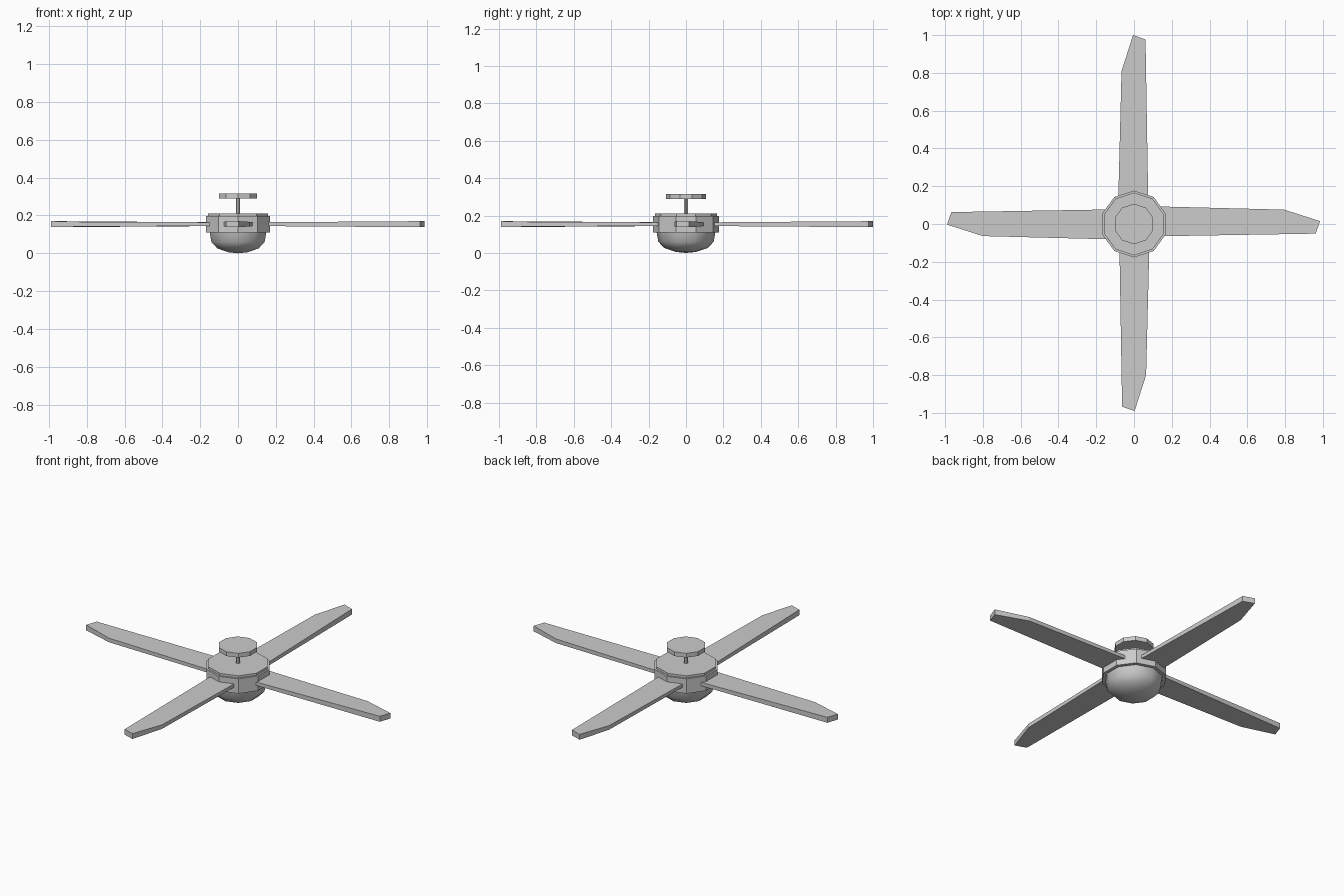
import bpy, bmesh, math

if "Cube" in bpy.data.objects:
    bpy.data.objects.remove(bpy.data.objects["Cube"])

SIDES = 10


def lathe(name, profile, smooth=None):
    """Spin an (r, z) profile into a ten-sided solid with a corner facing +y."""
    bm = bmesh.new()
    rings = []
    for r, z in profile:
        if r == 0:
            rings.append([bm.verts.new((0, 0, z))] * SIDES)
        else:
            rings.append([bm.verts.new((r * math.cos(a), r * math.sin(a), z))
                          for a in (math.pi / 2 + math.tau * i / SIDES for i in range(SIDES))])
    for lo, hi in zip(rings, rings[1:]):
        for i in range(SIDES):
            j = (i + 1) % SIDES
            bm.faces.new(list(dict.fromkeys((lo[i], lo[j], hi[j], hi[i]))))
    return finish(name, bm, smooth)


def finish(name, bm, smooth=None):
    bmesh.ops.recalc_face_normals(bm, faces=bm.faces)
    mesh = bpy.data.meshes.new(name)
    bm.to_mesh(mesh)
    bm.free()
    ob = bpy.data.objects.new(name, mesh)
    bpy.context.collection.objects.link(ob)
    if smooth:
        bpy.ops.object.select_all(action='DESELECT')
        ob.select_set(True)
        bpy.context.view_layer.objects.active = ob
        bpy.ops.object.shade_smooth_by_angle(angle=math.radians(smooth))
    return ob


# Ceiling plate and hanging rod
lathe("ceiling_plate", [(0, 0.29), (0.107, 0.29), (0.107, 0.315), (0, 0.315)])
lathe("hanging_rod", [(0, 0.2), (0.012, 0.2), (0.012, 0.295), (0, 0.295)])

# Motor housing with stepped top
lathe("motor_housing", [(0, 0.11), (0.177, 0.11), (0.177, 0.197), (0.166, 0.197),
                        (0.166, 0.21), (0, 0.21)], 30)

# Light bowl hanging under the housing
lathe("light_bowl", [(0, 0.0), (0.055, 0.006), (0.115, 0.026), (0.148, 0.06),
                     (0.158, 0.115), (0, 0.115)], 45)

# Blade outline: distance out, sideways offset, half thickness (thicker at the tip)
BLADE = [(0.13, 0.081, 0.010), (0.80, 0.064, 0.012), (0.99, 0.003, 0.016),
         (0.967, -0.063, 0.016), (0.13, -0.077, 0.010)]
BLADE_Z = 0.154
OFFSETS = [(-0.005, 0.012), (-0.002, 0.01), (0, 0), (0, 0)]


def blade(name, turn, offset):
    bm = bmesh.new()
    c, s = math.cos(turn), math.sin(turn)
    low, high = [[bm.verts.new((r * c - w * s + offset[0], r * s + w * c + offset[1],
                                BLADE_Z + k * h)) for r, w, h in BLADE] for k in (-1, 1)]
    bm.faces.new(low)
    bm.faces.new(high)
    for i in range(len(BLADE)):
        j = (i + 1) % len(BLADE)
        bm.faces.new((low[i], low[j], high[j], high[i]))
    finish(name, bm)


# Four blades around the housing
for n, side in enumerate(("right", "back", "left", "front")):
    blade(side + "_blade", n * math.pi / 2, OFFSETS[n])
